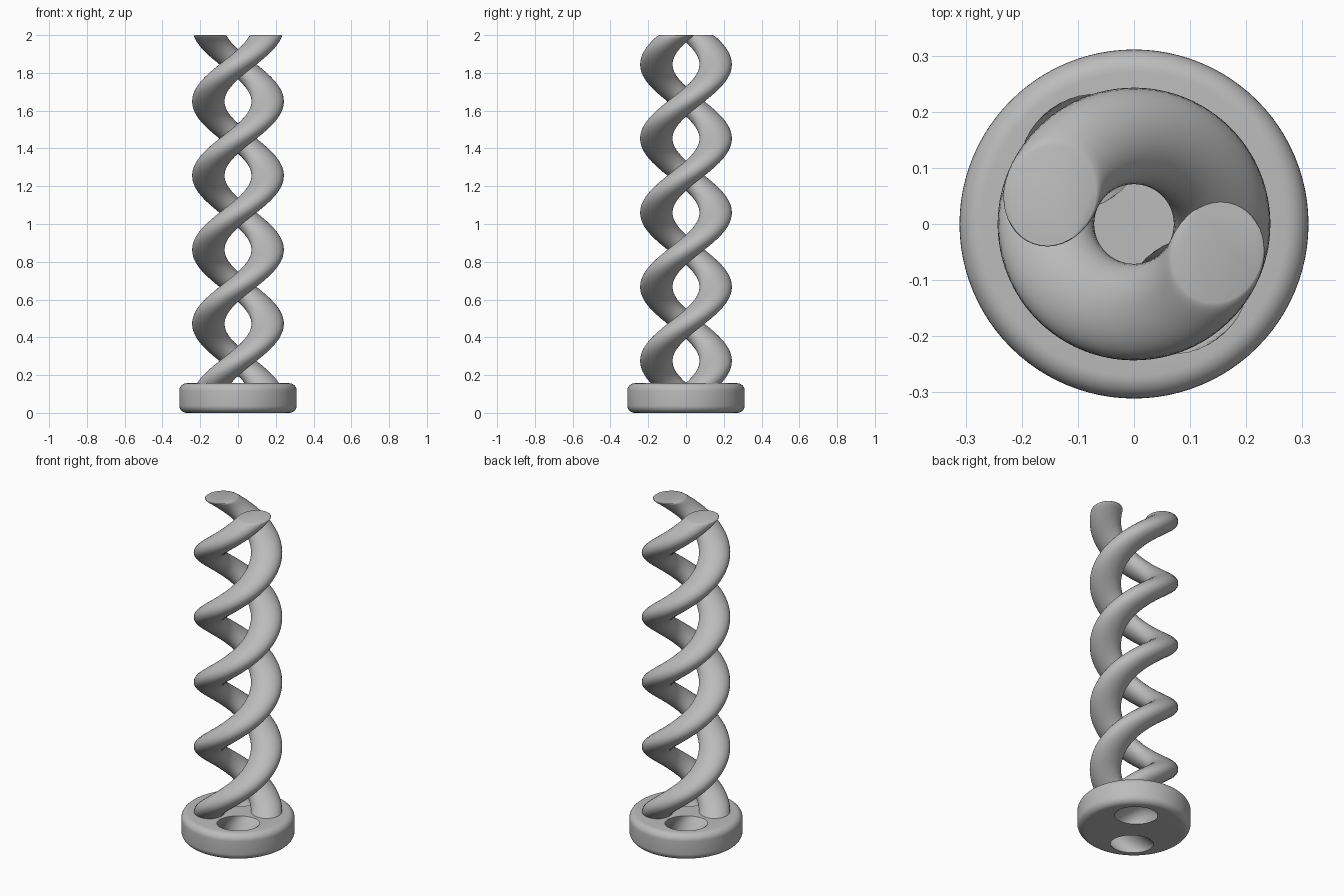
import bpy, bmesh
from math import sin, cos, pi, radians

cube = bpy.data.objects.get("Cube")
if cube:
    bpy.data.objects.remove(cube, do_unlink=True)

HEIGHT, BASE_H, BASE_R, FILLET = 2.0, 0.157, 0.311, 0.04
PITCH = 0.785          # height of one full turn
ORBIT = 0.157          # distance of each strand from the axis
FRONT_Z = 1.06         # height at which a strand faces the front

grey = bpy.data.materials.new("plain grey")
grey.use_nodes = True
grey.diffuse_color = (0.5, 0.5, 0.5, 1)
grey.node_tree.nodes["Principled BSDF"].inputs["Base Color"].default_value = (0.5, 0.5, 0.5, 1)


def make_object(name, rings, closed=True):
    """Skin a stack of equal rings and cap both ends."""
    bm = bmesh.new()
    loops = [[bm.verts.new(p) for p in ring] for ring in rings]
    n = len(loops[0])
    for low, high in zip(loops, loops[1:]):
        for i in range(n):
            j = (i + 1) % n
            bm.faces.new((low[i], low[j], high[j], high[i]))
    bm.faces.new(loops[0][::-1])
    bm.faces.new(loops[-1])
    bmesh.ops.recalc_face_normals(bm, faces=bm.faces[:])
    mesh = bpy.data.meshes.new(name)
    bm.to_mesh(mesh)
    bm.free()
    mesh.materials.append(grey)
    obj = bpy.data.objects.new(name, mesh)
    bpy.context.collection.objects.link(obj)
    return obj


def helix_ring(z, phase, radial, tangential, n=40):
    """Level oval section of a strand at height z."""
    turn = -pi / 2 + (z - FRONT_Z) / PITCH * 2 * pi + phase
    ring = []
    for i in range(n):
        a = 2 * pi * i / n
        u, v = ORBIT + radial * cos(a), tangential * sin(a)
        ring.append((u * cos(turn) - v * sin(turn), u * sin(turn) + v * cos(turn), z))
    return ring


def helix(name, z0, z1, phase, radial, tangential, steps, soft_top=False):
    rings = [helix_ring(z0 + (z1 - z0) * k / steps, phase, radial, tangential)
             for k in range(steps + 1)]
    if soft_top:       # slightly rounded rim on the end cap
        rings[-1:] = [helix_ring(z1 - d, phase, radial * s, tangential * s)
                      for d, s in ((0.006, 0.99), (0.002, 0.965), (0, 0.93))]
    return make_object(name, rings)


def smooth(obj, angle):
    bpy.ops.object.select_all(action='DESELECT')
    obj.select_set(True)
    bpy.context.view_layer.objects.active = obj
    bpy.ops.object.shade_smooth_by_angle(angle=radians(angle))


# Round base with filleted rims
profile = []
for k in range(9):
    a = pi / 2 * k / 8
    profile.append((BASE_R - FILLET + FILLET * sin(a), FILLET - FILLET * cos(a)))
profile += [(r, BASE_H - z) for r, z in reversed(profile)]
SIDES = 96
base = make_object("base", [[(r * cos(2 * pi * i / SIDES), r * sin(2 * pi * i / SIDES), z)
                             for i in range(SIDES)] for r, z in profile])

# Two twisted channels through the base, midway between the strands
cutters = []
for side in range(2):
    cutter = helix("channel_cutter", -0.05, BASE_H + 0.05, pi / 2 + side * pi, 0.096, 0.118, 24)
    cutter.hide_render = True
    cut = base.modifiers.new("channel", 'BOOLEAN')
    cut.operation, cut.solver, cut.object = 'DIFFERENCE', 'EXACT', cutter
    cutters.append(cutter)
bpy.context.view_layer.update()
carved = bpy.data.meshes.new_from_object(base.evaluated_get(bpy.context.evaluated_depsgraph_get()))
base.modifiers.clear()
base.data = carved
for cutter in cutters:
    bpy.data.objects.remove(cutter, do_unlink=True)
smooth(base, 35)

# Two intertwined strands rising from the base
for name, phase in (("first_strand", 0), ("second_strand", pi)):
    smooth(helix(name, 0.01, HEIGHT, phase, 0.086, 0.098, 160, soft_top=True), 50)
